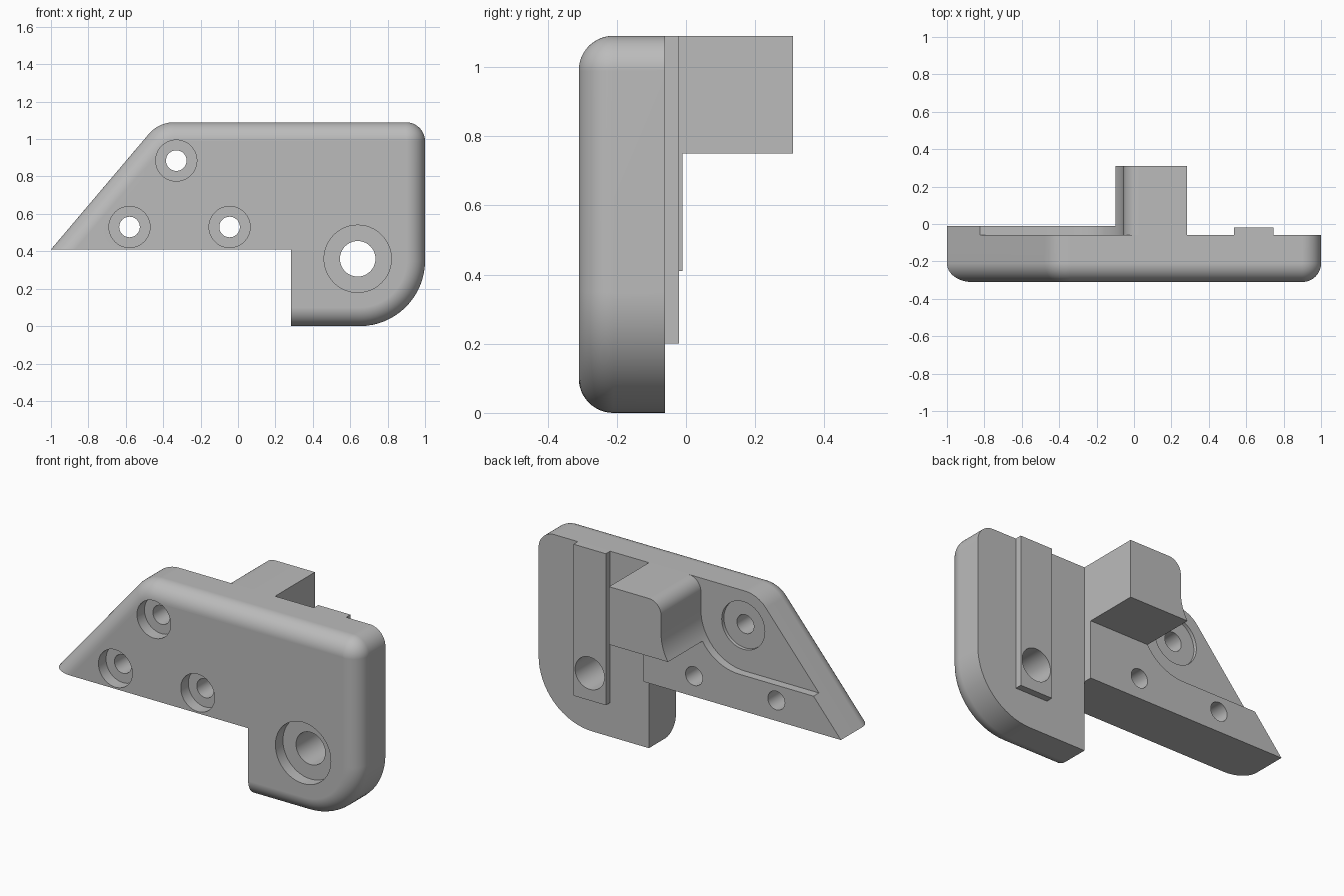
import bpy, bmesh, math
from mathutils import Vector

if "Cube" in bpy.data.objects:
    bpy.data.objects.remove(bpy.data.objects["Cube"], do_unlink=True)

grey = bpy.data.materials.new("light_grey")
grey.use_nodes = True
COLOUR = (0.5, 0.5, 0.5, 1)
grey.diffuse_color = COLOUR
grey.node_tree.nodes["Principled BSDF"].inputs["Base Color"].default_value = COLOUR

SLOPE = 1.18            # rise over run of the slanted end
TOP, STEP, INNER = 1.09, 0.41, 0.283
BACK, PAD_BACK = -0.06, -0.01


def rounded(corners, steps=16):
    """Polygon in x, z with each corner (x, z, radius) filleted."""
    pts = []
    for i, (x, z, r) in enumerate(corners):
        p = Vector((x, z))
        if r <= 0:
            pts.append(p)
            continue
        u = (Vector(corners[i - 1][:2]) - p).normalized()
        v = (Vector(corners[(i + 1) % len(corners)][:2]) - p).normalized()
        half = u.angle(v) / 2
        centre = p + (u + v).normalized() * r / math.sin(half)
        start = p + u * r / math.tan(half) - centre
        end = p + v * r / math.tan(half) - centre
        pts += [centre + start.slerp(end, k / steps) * r / start.slerp(end, k / steps).length
                for k in range(steps + 1)]
    return pts


def loft(name, layers):
    """Solid through layers of (y, outline), capped at both ends."""
    bm = bmesh.new()
    rings = [[bm.verts.new((p[0], y, p[1])) for p in outline] for y, outline in layers]
    for a, b in zip(rings, rings[1:]):
        for i in range(len(a)):
            j = (i + 1) % len(a)
            bm.faces.new((a[i], a[j], b[j], b[i]))
    bm.faces.new(rings[0])
    bm.faces.new(rings[-1])
    bmesh.ops.recalc_face_normals(bm, faces=bm.faces)
    mesh = bpy.data.meshes.new(name)
    bm.to_mesh(mesh)
    bm.free()
    mesh.materials.append(grey)
    obj = bpy.data.objects.new(name, mesh)
    bpy.context.collection.objects.link(obj)
    return obj


def circle(x, z, r, n=48):
    return [(x + r * math.cos(math.tau * k / n), z + r * math.sin(math.tau * k / n))
            for k in range(n)]


def activate(obj):
    bpy.ops.object.select_all(action="DESELECT")
    obj.select_set(True)
    bpy.context.view_layer.objects.active = obj


# Main plate: outline shrinks towards the front to round the outer rim
def plate_outline(d):
    tip = -1 + d / math.sin(math.atan(SLOPE))
    apex = tip + (TOP - d - STEP) / SLOPE
    return rounded([(tip, STEP, 0), (apex, TOP - d, 0.18 - d), (1 - d, TOP - d, 0.102 - d),
                    (1 - d, d, 0.35 - d), (INNER, d, 0), (INNER, STEP, 0)])


RIM = 0.1
layers = [(BACK, plate_outline(0))]
for k in range(13):
    a = k / 12 * math.pi / 2
    layers.append((-0.31 + RIM * (1 - math.sin(a)), plate_outline(RIM * (1 - math.cos(a)))))
plate = loft("main_plate", layers)

# Raised pad on the back, sweeping up into the block
pad_shape = rounded([(-1, STEP, 0), (INNER, STEP, 0), (INNER, TOP, 0), (-0.055, TOP, 0.08),
                     (-0.055, 0.62, 0.283), (-1 + 0.21 / SLOPE, 0.62, 0)])
pad = loft("back_pad", [(BACK, pad_shape), (PAD_BACK, pad_shape)])

# Projecting block shares the upper part of the pad outline
block_shape = [p for p in pad_shape if p[1] > 0.76] + [(-0.1, 0.75), (INNER, 0.75)]
block = loft("rear_block", [(PAD_BACK, block_shape), (0.31, block_shape)])

# Raised rail on the back
rail_shape = [(0.535, 0.2), (0.745, 0.2), (0.745, TOP), (0.535, TOP)]
rail = loft("back_rail", [(BACK, rail_shape), (-0.02, rail_shape)])


# Counterbored screw holes, with an optional shallow recess at the back
def cut_hole(x, z, hole, bore, targets, recess=None):
    steps = [(-0.4, bore), (-0.24, bore), (-0.24, hole)]
    if recess:
        steps += [(BACK - 0.02, hole), (BACK - 0.02, recess)]
    steps.append((0.1, recess or hole))
    cutter = loft("hole_cutter", [(y, circle(x, z, r)) for y, r in steps])
    cutter.hide_render = True
    for obj in targets:
        activate(obj)
        mod = obj.modifiers.new("hole", "BOOLEAN")
        mod.operation, mod.solver, mod.object = "DIFFERENCE", "EXACT", cutter
        bpy.ops.object.modifier_apply(modifier=mod.name)
    bpy.data.objects.remove(cutter, do_unlink=True)


cut_hole(-0.58, 0.53, 0.055, 0.11, [plate, pad])
cut_hole(-0.045, 0.53, 0.055, 0.11, [plate, pad])
cut_hole(-0.33, 0.885, 0.055, 0.11, [plate], recess=0.14)
cut_hole(0.64, 0.36, 0.095, 0.18, [plate, rail])

# Smooth curves, crisp edges
for obj in (plate, pad, block, rail):
    activate(obj)
    bpy.ops.object.shade_smooth_by_angle(angle=math.radians(25))
    weighted = obj.modifiers.new("flat_faces", "WEIGHTED_NORMAL")
    weighted.keep_sharp = True
